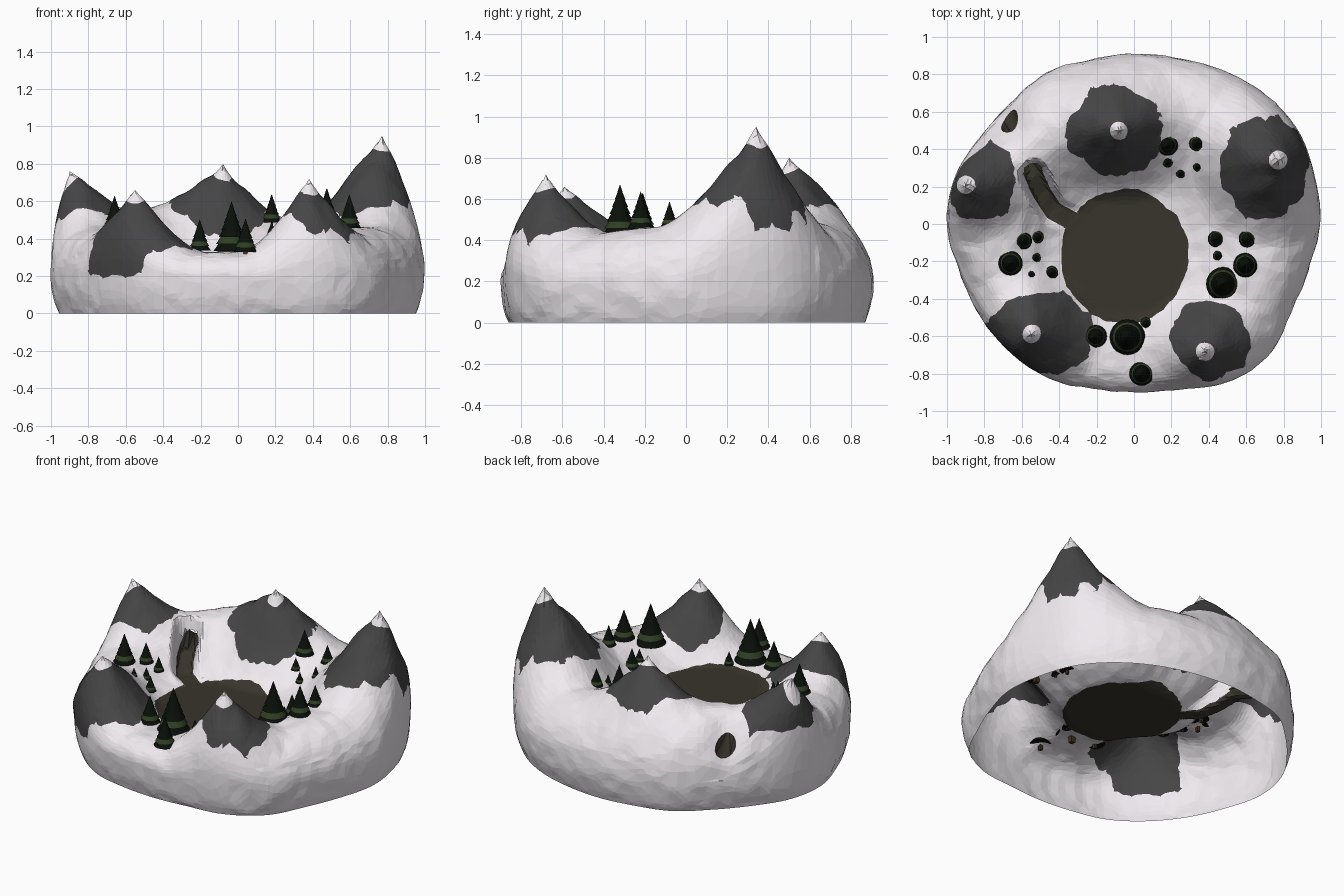
import bpy, bmesh, math
from mathutils import Vector, noise
from mathutils.geometry import intersect_point_line

if "Cube" in bpy.data.objects:
    bpy.data.objects.remove(bpy.data.objects["Cube"])

def material(name, r, g, b):
    m = bpy.data.materials.new(name)
    m.diffuse_color = (r, g, b, 1)
    m.use_nodes = True
    m.node_tree.nodes["Principled BSDF"].inputs["Base Color"].default_value = m.diffuse_color
    return m

SNOW = material("snow", .87, .83, .87)
ROCK = material("rock", .06, .06, .062)
EARTH = material("earth", .04, .035, .026)
PINE = material("pine_dark", .003, .005, .003)
LEAF = material("pine_light", .03, .05, .018)
BARK = material("bark", .05, .03, .012)

# outline radius every 15 degrees, rim height every 30 degrees
OUTLINE = [.995, 1.0, 1.01, .985, .95, .92, .91, .91, .935, .925, .945, .99,
           1.0, .97, .96, .955, .945, .91, .90, .915, .98, 1.005, .965, .965]
RIM = [.47, .50, .49, .49, .56, .55, .47, .41, .34, .33, .37, .43]
# peak x, y, z, flank width | rock patch cx, cy, rx, ry, lowest z
MOUNTAINS = [(-.90, .21, .76, .33, -.82, .23, .19, .21, .46),
             (-.08, .50, .80, .40, -.10, .50, .26, .24, .40),
             (.77, .34, .95, .47, .70, .31, .24, .27, .46),
             (-.55, -.59, .66, .38, -.51, -.59, .29, .23, .21),
             (.38, -.68, .72, .36, .41, -.62, .21, .21, .35)]
PATH = [Vector(p) for p in [(-.30, 0, .30), (-.43, .07, .31), (-.495, .17, .34), (-.535, .26, .375)]]
TUNNEL = (Vector((-.54, .28, .43)), Vector((-.69, .60, .38)))

def ring_value(table, a):
    """periodic Catmull-Rom lookup"""
    n = len(table)
    f = a / math.tau * n
    i = int(f)
    t = f - i
    p0, p1, p2, p3 = (table[(i + k) % n] for k in (-1, 0, 1, 2))
    return p1 + .5 * t * (p2 - p0 + t * (2*p0 - 5*p1 + 4*p2 - p3 + t * (3*(p1 - p2) + p3 - p0)))

def smooth(a, b, x):
    t = min(1, max(0, (x - a) / (b - a)))
    return t * t * (3 - 2 * t)

def on_segment(p, a, b):
    t = min(1, max(0, intersect_point_line(p, a, b)[1]))
    return (p - a.lerp(b, t)).length, a.lerp(b, t)

def path_near(x, y):
    """distance in plan to the path and its floor height"""
    best = (9, 0)
    for a, b in zip(PATH, PATH[1:]):
        t = min(1, max(0, intersect_point_line(Vector((x, y)), a.xy, b.xy)[1]))
        q = a.lerp(b, t)
        best = min(best, (math.hypot(x - q.x, y - q.y), q.z))
    return best

def base_point(s, a):
    """bowl and rounded rim, s = 0 centre to 1 widest edge"""
    r, h = ring_value(OUTLINE, a), ring_value(RIM, a)
    x = r * s * math.cos(a) - .07 * (1 - s)
    y = r * s * math.sin(a) - .25 * (1 - s)
    if s < .76:
        z = .30 + (h - .30) * smooth(.32, .70 + .06 * math.sin(a), s)
    else:
        z = .2 + (h - .2) * math.sqrt(max(0, 1 - ((s - .76) / .24) ** 2))
    return Vector((x, y, z))

# terrain shell, open underneath
N = 240
rows = [.76 * i / 42 for i in range(1, 43)]
rows += [.76 + .24 * math.sin(math.pi / 2 * i / 16) for i in range(1, 17)]
bm = bmesh.new()
rings = [[bm.verts.new(base_point(s, math.tau * j / N)) for j in range(N)] for s in rows]
for i in range(1, 9):
    k = i / 8
    shrink = 1 - .045 * k * k
    rings.append([bm.verts.new((v.co.x * shrink, v.co.y * shrink, .2 * (1 - k))) for v in rings[len(rows) - 1]])
for lo, hi in zip(rings, rings[1:]):
    for j in range(N):
        bm.faces.new((lo[j], hi[j], hi[(j + 1) % N], lo[(j + 1) % N]))
centre = bm.verts.new((-.07, -.25, .30))
for j in range(N):
    bm.faces.new((centre, rings[0][j], rings[0][(j + 1) % N]))

# raise mountains around snapped peak vertices, dig the path
peaks = []
for m in MOUNTAINS:
    v = min(bm.verts, key=lambda v: (v.co.xy - Vector(m[:2])).length + (9 if v.co.z < .22 else 0))
    v.co.x, v.co.y = m[:2]
    peaks.append((v, m[2] - v.co.z))
for v in bm.verts:
    co = v.co
    lift = 0
    for (pv, amp), m in zip(peaks, MOUNTAINS):
        d = math.hypot(co.x - m[0], co.y - m[1])
        if d < m[3]:
            ridge = 1 + .12 * noise.noise(co * 9) * smooth(0, .1, d)
            lift = max(lift, amp * (1 - d / m[3]) ** 1.55 * ridge)
    z = co.z + lift * smooth(.05, .32, co.z)
    if co.z > .21:
        z -= .07 * math.exp(-((co.x + .67) ** 2 + (co.y - .55) ** 2) / .008)
        d, pz = path_near(co.x, co.y)
        z += (pz - z) * (1 - smooth(.035, .09, d))
    if 0 < co.z < .28 or co.z > .305:
        z += .006 * noise.noise(co * 14)
        co.xy *= 1 + .008 * noise.noise(co * 11) * (lift < .1)
    co.z = max(0, z)
for (pv, amp), m in zip(peaks, MOUNTAINS):
    pv.co = m[:3]
bmesh.ops.triangulate(bm, faces=bm.faces)

# signed fields whose zero lines become clean edges in the mesh
def wobble(c):
    return 1 + .16 * noise.noise(Vector((c.x, c.y, 0)) * 9) + .07 * noise.noise(Vector((c.x, c.y, 3)) * 28)

def rock(c):
    w = wobble(c)
    return max(min(w - math.hypot((c.x - m[4]) / m[6], (c.y - m[5]) / m[7]), 4 * (c.z - m[8]) + .9 * (w - 1),
                   12 * (math.hypot(c.x - m[0], c.y - m[1]) - .05 * w)) for m in MOUNTAINS)

def earth(c):
    lake = 1 + .3 * (wobble(c) - 1) - math.hypot((c.x + .05) / .34, (c.y + .17) / .355)
    return max(lake, 3 * (.05 - path_near(c.x, c.y)[0])) if c.z > .25 else -1

def bore(c):
    return .056 - on_segment(c, *TUNNEL)[0]

def cut(field):
    val = {v: field(v.co) for v in bm.verts}
    new = set()
    for e in list(bm.edges):
        a, b = e.verts
        if val[a] * val[b] < 0:
            t = val[a] / (val[a] - val[b])
            new.add(bmesh.utils.edge_split(e, a, min(.95, max(.05, t)))[1])
    for f in list(bm.faces):
        pair = [v for v in f.verts if v in new]
        if len(pair) == 2:
            bmesh.utils.face_split(f, *pair)
    bmesh.ops.triangulate(bm, faces=bm.faces)

# bore the tunnel and bridge its two mouths
cut(bore)
bmesh.ops.delete(bm, geom=[f for f in bm.faces if bore(f.calc_center_median()) > 0], context='FACES')
cut(rock)
cut(earth)
for f in bm.faces:
    c = f.calc_center_median()
    f.material_index = 1 if rock(c) > 0 else 2 if earth(c) > 0 else 0
mouths = [e for e in bm.edges if e.is_boundary and e.verts[0].co.z > .15]
for f in bmesh.ops.bridge_loops(bm, edges=mouths)["faces"]:
    c = f.calc_center_median()
    f.material_index = 2 if c.z < on_segment(c, *TUNNEL)[1].z + .015 else 0
bmesh.ops.triangulate(bm, faces=bm.faces)
heights = [v.co.copy() for v in bm.verts if v.co.z > .27]
plain = [v.index for v in bm.verts] if bm.verts.index_update() else [
    v.index for v in bm.verts if len({f.material_index for f in v.link_faces}) == 1 and not v.is_boundary]

def finish(bm, name, mats):
    me = bpy.data.meshes.new(name)
    bm.to_mesh(me)
    bm.free()
    for m in mats:
        me.materials.append(m)
    ob = bpy.data.objects.new(name, me)
    bpy.context.collection.objects.link(ob)
    return ob

# loose facets, colour borders kept
terrain = finish(bm, "terrain", (SNOW, ROCK, EARTH))
terrain.vertex_groups.new(name="plain").add(plain, 1, 'REPLACE')
dec = terrain.modifiers.new("facets", 'DECIMATE')
dec.ratio = .3
dec.vertex_group = "plain"

# pine trees: lathed saw-tooth tiers on a square trunk
def pine(x, y, r, n):
    ground = min(heights, key=lambda p: (p.x - x) ** 2 + (p.y - y) ** 2).z - .01
    h, tiers, sides = 3 * r, 7, 20
    bm = bmesh.new()
    prof = [(.01, .1)]
    for i in range(tiers):
        z = .08 + .92 * i / tiers
        prof += [(1 - i / tiers, z), (.84 * (1 - (i + 1) / tiers) + .01, z + .92 / tiers)]
    prev = None
    for k, (pr, pz) in enumerate(prof):
        ring = [bm.verts.new((x + r * pr * math.cos(t), y + r * pr * math.sin(t), ground + h * pz))
                for t in [math.tau * i / sides for i in range(sides)]]
        if prev:
            for i in range(sides):
                f = bm.faces.new((prev[i], prev[(i + 1) % sides], ring[(i + 1) % sides], ring[i]))
                f.material_index = 1 if k in (4, 5) else 0
        prev = ring
    bm.faces.new(prev)
    trunk = bmesh.ops.create_cube(bm, size=1)["verts"]
    for v in trunk:
        v.co = (x + .3 * r * v.co.x, y + .3 * r * v.co.y, ground + h * (.05 + .3 * v.co.z))
        for f in v.link_faces:
            f.material_index = 2
    finish(bm, "pine_tree_%02d" % n, (PINE, LEAF, BARK))

TREES = [(.18, .42, .055), (.335, .43, .04), (.18, .33, .028), (.25, .27, .025), (.34, .305, .025),
         (.44, -.08, .045), (.605, -.08, .045), (.45, -.17, .028), (.595, -.22, .065), (.475, -.32, .09),
         (-.205, -.6, .06), (-.035, -.605, .095), (.065, -.53, .03), (.04, -.8, .065),
         (-.59, -.09, .045), (-.515, -.07, .033), (-.66, -.21, .065), (-.525, -.18, .027),
         (-.55, -.27, .02), (-.44, -.26, .035)]
for n, t in enumerate(TREES):
    pine(*t, n)
